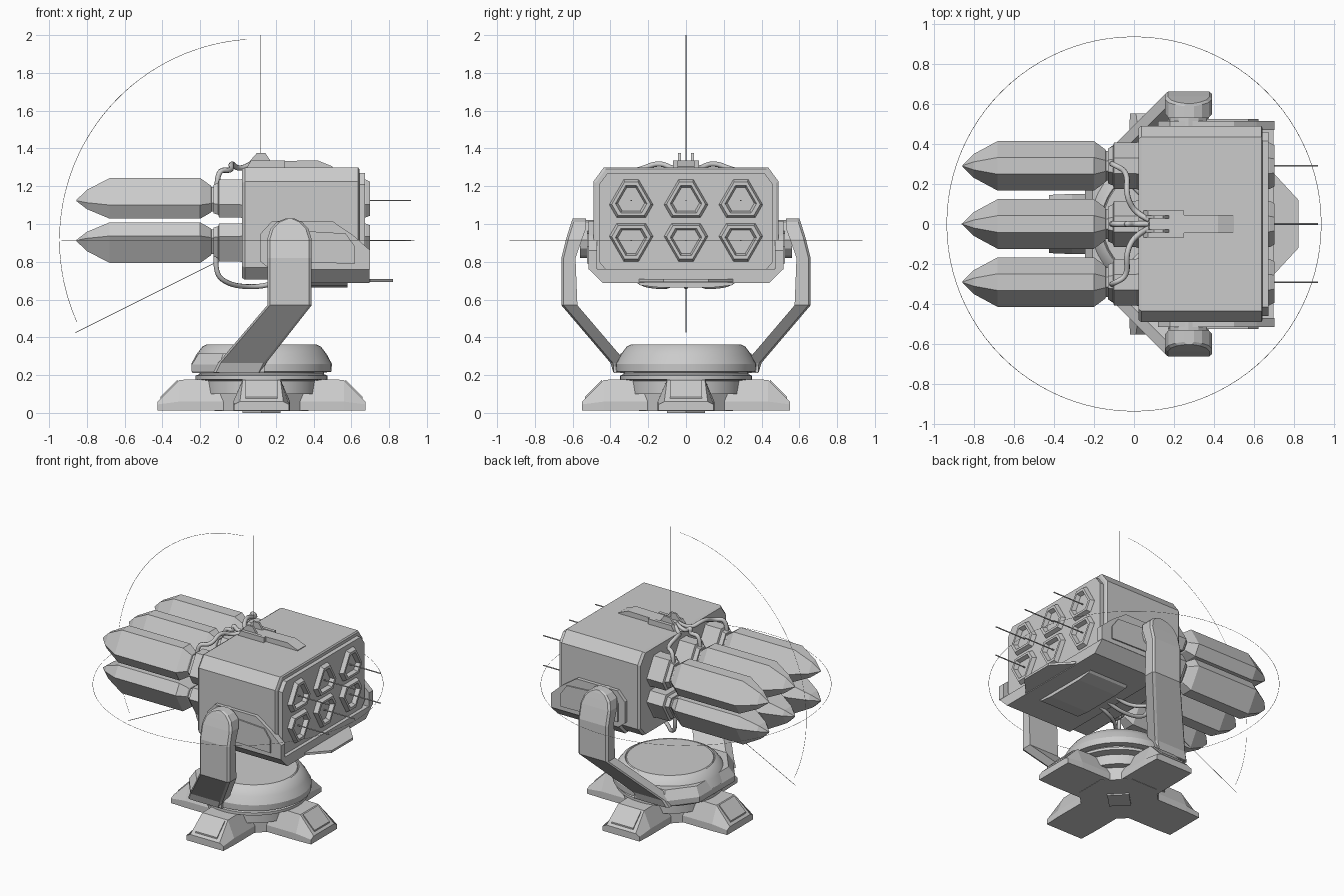
import bpy, bmesh, math
from math import sin, cos, pi, radians

if "Cube" in bpy.data.objects:
    bpy.data.objects.remove(bpy.data.objects["Cube"])

grey = bpy.data.materials.new("light_grey")
grey.diffuse_color = (0.6, 0.6, 0.6, 1)
grey.use_nodes = True
grey.node_tree.nodes["Principled BSDF"].inputs["Base Color"].default_value = grey.diffuse_color


def make(name, verts, faces, smooth=False):
    me = bpy.data.meshes.new(name)
    me.from_pydata(verts, [], faces)
    bm = bmesh.new()
    bm.from_mesh(me)
    bmesh.ops.recalc_face_normals(bm, faces=bm.faces)
    bm.to_mesh(me)
    bm.free()
    me.materials.append(grey)
    ob = bpy.data.objects.new(name, me)
    bpy.context.collection.objects.link(ob)
    if smooth:
        bpy.ops.object.select_all(action='DESELECT')
        ob.select_set(True)
        bpy.context.view_layer.objects.active = ob
        bpy.ops.object.shade_smooth_by_angle(angle=radians(30))
    return ob


def loft(name, rings, smooth=False):
    """Skin a list of equal-length rings and cap both ends."""
    n = len(rings[0])
    faces = [list(range(n)), [(len(rings) - 1) * n + i for i in range(n)]]
    for k in range(len(rings) - 1):
        for i in range(n):
            j = (i + 1) % n
            faces.append([k * n + i, k * n + j, (k + 1) * n + j, (k + 1) * n + i])
    return make(name, [v for r in rings for v in r], faces, smooth)


def prism(name, pts, axis, a, b):
    """Extrude a 2D outline along an axis from a to b."""
    put = {'x': lambda p, t: (t, p[0], p[1]),
           'y': lambda p, t: (p[0], t, p[1]),
           'z': lambda p, t: (p[0], p[1], t)}[axis]
    return loft(name, [[put(p, t) for p in pts] for t in (a, b)])


def mirrored(half):
    """Close a half outline (first coordinate >= 0) by mirroring it."""
    return half + [(-u, v) for u, v in reversed(half)]


def tube(name, pts, r, kind='POLY', res=1):
    cu = bpy.data.curves.new(name, 'CURVE')
    cu.dimensions = '3D'
    cu.bevel_depth, cu.bevel_resolution, cu.resolution_u = r, res, 6
    cu.use_fill_caps = True
    sp = cu.splines.new(kind)
    sp.points.add(len(pts) - 1)
    for p, c in zip(sp.points, pts):
        p.co = (*c, 1)
    if kind == 'NURBS':
        sp.use_endpoint_u, sp.order_u = True, 3
    cu.materials.append(grey)
    ob = bpy.data.objects.new(name, cu)
    bpy.context.collection.objects.link(ob)


def lathe(name, prof, cx, seg=40):
    loft(name, [[(cx + r * cos(2 * pi * i / seg), r * sin(2 * pi * i / seg), z)
                 for i in range(seg)] for r, z in prof], True)


def hexes(name, prof, y, z, flip):
    """Triangular hexagon (long and short sides alternate) swept along x."""
    ang = [radians(c + d) for c in (-30, 90, 210) for d in (-19.3, 19.3)]
    loft(name, [[(x, y + r * cos(a), z + flip * r * sin(a)) for a in ang] for x, r in prof])


CX = 0.125  # turning axis of base

# Base: four feet in a cross around a core
for k in range(4):
    rings = []
    for d, w0, w1, h in ((0.18, .15, .10, .18), (0.435, .15, .10, .175), (0.55, .145, .115, .06)):
        ring = [(d, -w0, .012), (d, -w0, .06), (d, -w1, h), (d, w1, h), (d, w0, .06), (d, w0, .012)]
        if h == .06:
            ring = [(d, -w0, .012), (d, -w0, .045), (d, -w1, h), (d, w1, h), (d, w0, .045), (d, w0, .012)]
        c, s = round(cos(k * pi / 2)), round(sin(k * pi / 2))
        rings.append([(CX + c * x - s * y, s * x + c * y, z) for x, y, z in ring])
    loft("foot", rings)
    # raised pad on the sloped toe
    pad = [(d, w, z + e) for d, z, e in ((.445, .167, .008), (.535, .077, .008)) for w in (-.085, .085)]
    pad = [(CX + c * x - s * y, s * x + c * y, z) for x, y, z in pad]
    low = [(x, y, z - .02) for x, y, z in pad]
    loft("foot_pad", [[q[0], q[1], q[3], q[2]] for q in (low, pad)])
prism("base_core", [(CX + .27 * cos(pi / 8 + i * pi / 4), .27 * sin(pi / 8 + i * pi / 4))
                    for i in range(8)], 'z', .01, .17)
prism("base_cap", [(CX + .1, 0), (CX, .1), (CX - .1, 0), (CX, -.1)], 'z', 0, .02)

# Turntable
lathe("bearing_ring", [(.30, .10), (.30, .17), (.35, .178), (.35, .197), (.33, .205), (.33, .22)], CX)
lathe("turntable", [(.33, .213), (.37, .218), (.372, .26), (.345, .31), (.315, .35),
                    (.29, .363), (.285, .358), (.28, .363)], CX)

# Yoke: wrap around the turntable, two bent arms, hubs
half = [(.14, .385), (-.10, .385), (-.245, .2)]
wrap = half + [(x, -y) for x, y in reversed(half)]
loft("yoke_base", [[(CX + (x - CX) * s, y * s, z) for x, y in wrap]
                   for s, z in ((.99, .212), (1, .222), (1, .255), (.9, .315))])
arm = [(.215, -.13, .125, .32, .385), (.265, -.105, .15, .315, .40), (.57, .155, .39, .575, .66),
       (.82, .155, .39, .585, .66), (.92, .155, .39, .55, .635), (.975, .172, .373, .53, .618),
       (1.01, .205, .34, .53, .607), (1.028, .25, .30, .53, .60)]
for s in (1, -1):
    rings = [[(x0, s * y0, z), (x1, s * y0, z), (x1, s * (y1 - .012), z), (x1 - .014, s * y1, z),
              (x0 + .014, s * y1, z), (x0, s * (y1 - .012), z)] for z, x0, x1, y0, y1 in arm]
    loft("yoke_arm", rings)
    hub = [(.272 + .1 * cos(i * pi / 6), .92 + .1 * sin(i * pi / 6)) for i in range(12)]
    prism("pivot_hub", hub, 'y', s * .48, s * .56)

# Launcher body
body = mirrored([(.435, 1.30), (.49, 1.225), (.49, .77), (.43, .705)])
inner = [(y * .975, 1.0 + (z - 1.0) * .97) for y, z in body]
loft("launcher_body", [[(x, y, z) for y, z in sec] for x, sec in
                       ((.022, inner), (.037, body), (.635, body), (.642, inner))])
frame = mirrored([(.415, 1.27), (.46, 1.21), (.46, .80), (.415, .745)])
prism("rear_frame", frame, 'x', .63, .672)

# Side armour and lower casing
outer = [(.12, .80), (.12, .95), (.18, 1.015), (.50, 1.015), (.61, .94), (.70, .86), (.70, .76), (.17, .76)]
panel = [(.17, .80), (.17, .93), (.22, .97), (.57, .95), (.62, .88), (.62, .79)]
for s in (1, -1):
    prism("side_armour", outer, 'y', s * .47, s * .515)
    prism("side_panel", panel, 'y', s * .50, s * .524)
prism("lower_casing", mirrored([(.515, .762), (.44, .687)]), 'x', .17, .697)
prism("belly_plate", mirrored([(.27, .70), (.24, .675), (.14, .664)]), 'x', .27, .58)
shelf = [(.60, .25), (.70, .25), (.82, .12)]
prism("rear_shelf", shelf + [(x, -y) for x, y in reversed(shelf)], 'z', .692, .708)

# Missiles, launch tubes, exhaust rims and rear rods
for z, flip in ((1.124, 1), (.913, -1)):
    for y in (-.29, 0, .29):
        hexes("missile", [(-.855, .004), (-.80, .06), (-.68, .126), (-.20, .126), (-.145, .085),
                          (-.14, .075), (-.09, .075)], y, z, flip)
        hexes("launch_tube", [(-.13, .088), (-.105, .10), (-.10, .118), (.01, .118), (.03, .125), (.06, .125)],
              y, z, flip)
        hexes("exhaust_rim", [(.65, .118), (.675, .118), (.70, .105), (.70, .085), (.655, .065)], y, z, flip)
        tube("rear_rod", [(.65, y, z), (.917, y, z)], .004)

# Top spine, rails and sight bracket
prism("top_spine", [(.04, 1.29), (.07, 1.33), (.42, 1.337), (.50, 1.305), (.50, 1.29)], 'y', -.045, .045)
for s in (1, -1):
    prism("spine_rail", [(.04, 1.29), (.07, 1.337), (.25, 1.337), (.25, 1.29)], 'y', s * .045, s * .068)
    prism("sight_prong", [(.06, 1.33), (.10, 1.376), (.145, 1.376), (.175, 1.33)], 'y', s * .027, s * .042)

# Cables above and below
for y in (-1, 0, 1):
    off = .02 * y
    tube("upper_cable", [(-.11, y * .30, 1.20), (-.11, y * .30, 1.29), (-.03, y * .26, 1.28),
                         (-.04, y * .14, 1.33), (.01, y * .05, 1.28), (.08, off, 1.325)], .014, 'NURBS', 2)
    tube("lower_cable", [(-.115, y * .29, .85), (-.125, y * .29, .74), (-.05, y * .24, .68),
                         (.06, y * .12, .665), (.16, y * .08, .675), (.22, y * .08, .70)], .013, 'NURBS', 2)

# Thin range guides: traverse circle, elevation arc and its two limits
tube("traverse_circle", [(.934 * cos(i * pi / 48), .934 * sin(i * pi / 48), .913) for i in range(97)], .0012, res=0)
tube("elevation_arc", [(.12 + 1.065 * cos(radians(a)), 0, .915 + 1.065 * sin(radians(a)))
                       for a in range(94, 206, 2)], .0012, res=0)
tube("upper_limit", [(.12, 0, 1.30), (.12, 0, 2.0)], .002, res=0)
tube("lower_limit", [(.05, 0, .88), (-.86, 0, .425)], .002, res=0)
